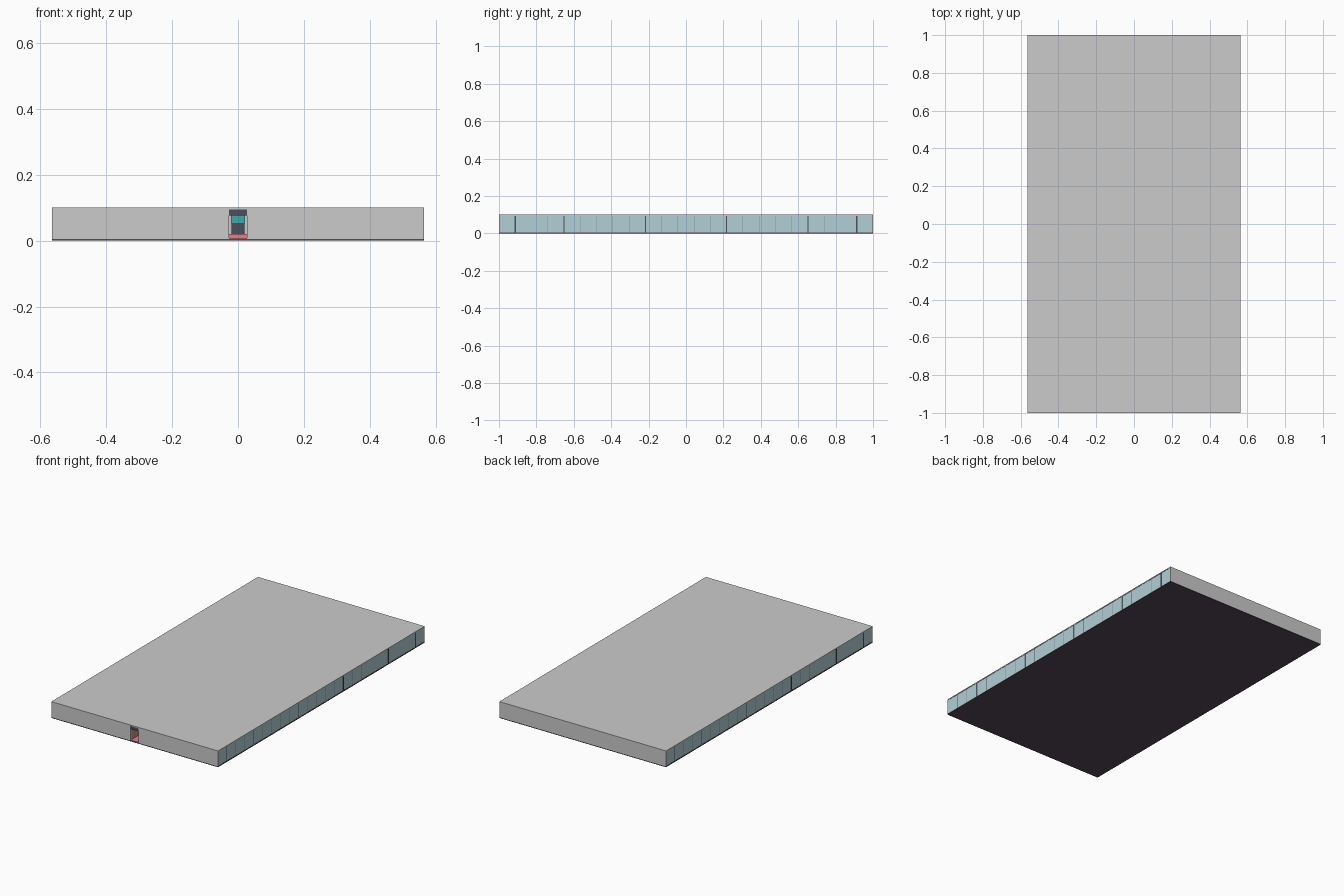
import bpy

if "Cube" in bpy.data.objects:
    bpy.data.objects.remove(bpy.data.objects["Cube"])

W, L, H = 0.565, 1.0, 0.10   # half width, half length, height
T = 0.006                    # wall thickness


def mat(name, rgb):
    m = bpy.data.materials.new(name)
    m.diffuse_color = (*rgb, 1)
    m.use_nodes = True
    m.node_tree.nodes["Principled BSDF"].inputs["Base Color"].default_value = m.diffuse_color
    return m


glass = mat("pale_glass", (0.45, 0.62, 0.68))
metal = mat("dark_metal", (0.07, 0.08, 0.11))
seam = mat("seam_grey", (0.25, 0.34, 0.38))
plum = mat("plum_floor", (0.09, 0.06, 0.10))
red = mat("red_carpet", (0.75, 0.22, 0.24))
teal = mat("teal", (0.06, 0.38, 0.40))
tan = mat("tan_reveal", (0.50, 0.30, 0.22))


def box(name, x, y, z, material=None):
    """Box from (min, max) ranges on each axis."""
    bpy.ops.mesh.primitive_cube_add(
        size=1, location=[(a + b) / 2 for a, b in (x, y, z)])
    o = bpy.context.object
    o.name = name
    o.scale = [b - a for a, b in (x, y, z)]
    bpy.ops.object.transform_apply(location=False, rotation=False, scale=True)
    if material:
        o.data.materials.append(material)
    return o


# Floor and roof slabs
box("floor", (-W, W), (-L, L), (0, 0.005), plum)
box("roof", (-W, W), (-L, L), (H - 0.006, H))

# Solid end walls, the front one split around the doorway
D = 0.027
z0, z1 = 0.005, H - 0.006
box("back_wall", (-W, W), (L - T, L), (z0, z1))
for s, side in ((-1, "left"), (1, "right")):
    box(f"front_wall_{side}", sorted((s * D, s * W)), (-L, -L + T), (z0, z1))
    box(f"door_reveal_{side}", sorted((s * D, s * (D + 0.003))),
        (-L + T, -L + 0.08), (z0, z1), tan)

    # Glazed long side with 23 bays and heavier posts at some joints
    box(f"glass_{side}", sorted((s * (W - 0.006), s * (W - 0.002))),
        (-L + T, L - T), (z0, z1), glass)
    for i in range(1, 23):
        heavy = i in (1, 4, 9, 14, 19, 22)
        hw = 0.003 if heavy else 0.0012
        y = -L + i * 2 * L / 23
        box(f"mullion_{side}_{i}", sorted((s * (W - 0.008), s * (W - 0.001))),
            (y - hw, y + hw), (z0, z1), metal if heavy else seam)

# Entrance: carpet, lintel and the counter with a screen seen inside
box("carpet", (-D, D), (-L + 0.001, L - T), (0.005, 0.008), red)
box("door_lintel", (-D, D), (-L + 0.001, -L + 0.012), (0.076, z1), metal)
box("counter_plinth", (-D, D), (-L + 0.09, -L + 0.13), (0.008, 0.02), red)
box("counter", (-0.019, 0.019), (-L + 0.095, -L + 0.125), (0.02, 0.052), metal)
box("screen", (-0.021, 0.021), (-L + 0.10, -L + 0.12), (0.052, 0.078), teal)
